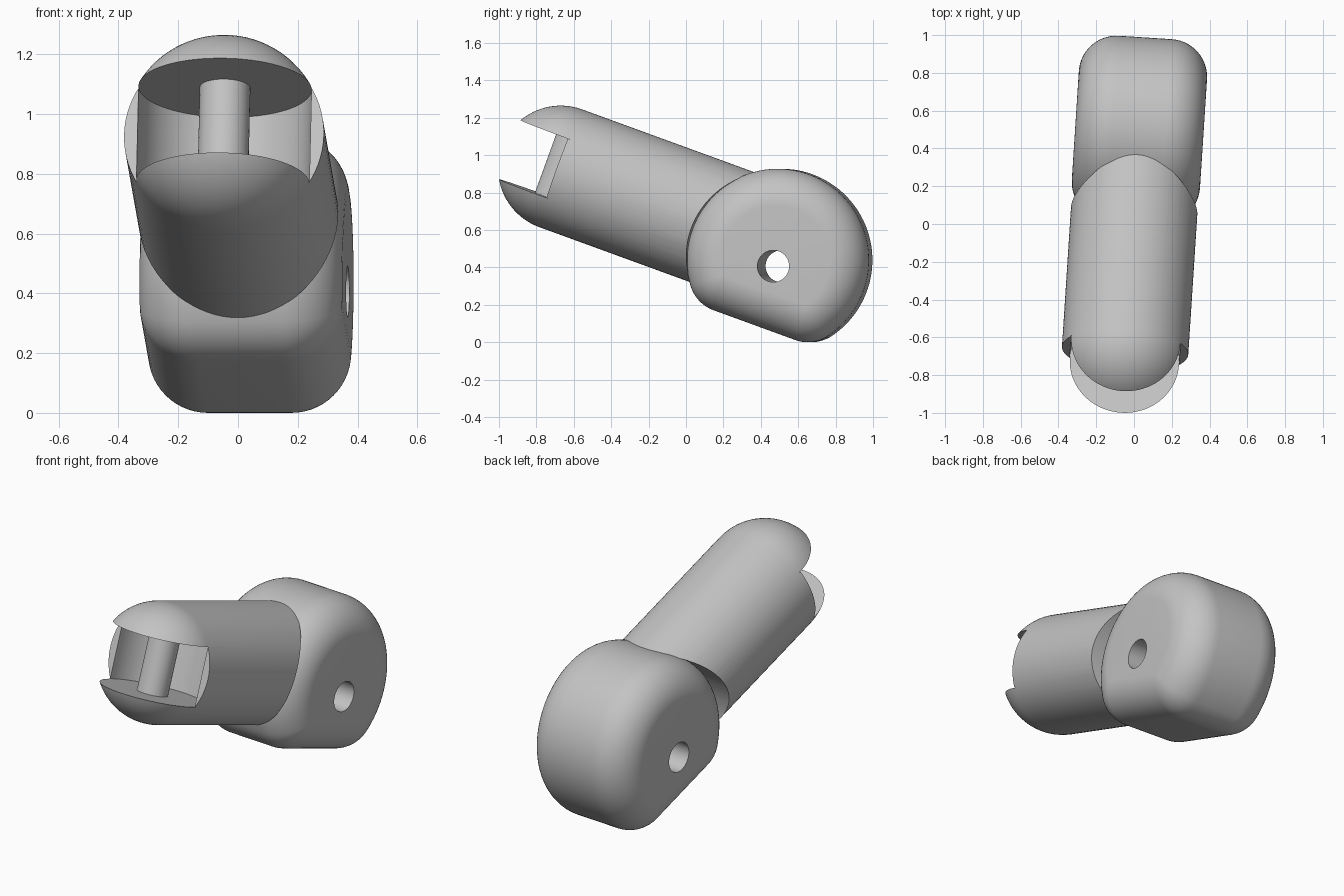
import bpy, bmesh, math
from mathutils import Matrix, Vector

cube = bpy.data.objects.get("Cube")
if cube:
    bpy.data.objects.remove(cube, do_unlink=True)

# Local frame: origin at the rounded tip's centre, -y runs to the tip, z across the slot
FRAME = (Matrix.Translation((-0.047, -0.67, 0.93))
         @ Matrix.Rotation(math.radians(-3.7), 4, "Z")
         @ Matrix.Rotation(math.radians(-20), 4, "X"))
TUBE_R, SLOT_H, SLOT_R, PIN_R = 0.335, 0.168, 0.29, 0.085
KNUCKLE = Vector((0, 1.27, -0.06))
KNUCKLE_R, FLAT, FILLET, CORE_W = 0.488, 0.37, 0.2, 0.14

grey = bpy.data.materials.new("plain grey")
grey.use_nodes = True
grey.diffuse_color = (0.55, 0.55, 0.55, 1)
grey.node_tree.nodes["Principled BSDF"].inputs["Base Color"].default_value = grey.diffuse_color


def loft(name, rings):
    """Skin closed rings of equal length and cap both ends."""
    bm = bmesh.new()
    rows = [[bm.verts.new(p) for p in ring] for ring in rings]
    n = len(rows[0])
    for a, b in zip(rows, rows[1:]):
        for i in range(n):
            j = (i + 1) % n
            bm.faces.new((a[i], a[j], b[j], b[i]))
    bm.faces.new(rows[0])
    bm.faces.new(rows[-1])
    bmesh.ops.recalc_face_normals(bm, faces=bm.faces)
    mesh = bpy.data.meshes.new(name)
    bm.to_mesh(mesh)
    bm.free()
    mesh.materials.append(grey)
    obj = bpy.data.objects.new(name, mesh)
    bpy.context.collection.objects.link(obj)
    return obj


def circle(radius, n):
    return [(radius * math.cos(math.tau * i / n), radius * math.sin(math.tau * i / n))
            for i in range(n)]


def cross_bar(name, radius, centre, half):
    """Cylinder lying along x."""
    return loft(name, [[centre + Vector((x, a, b)) for a, b in circle(radius, 96)]
                       for x in (-half, half)])


def upright(name, outline, half):
    """Prism standing along z."""
    return loft(name, [[(x, y, z) for x, y in outline] for z in (-half, half)])


def activate(obj):
    bpy.ops.object.select_all(action="DESELECT")
    obj.select_set(True)
    bpy.context.view_layer.objects.active = obj


def cut(obj, cutter):
    mod = obj.modifiers.new("cut", "BOOLEAN")
    mod.operation, mod.solver, mod.object = "DIFFERENCE", "EXACT", cutter
    activate(obj)
    bpy.ops.object.modifier_apply(modifier=mod.name)
    bpy.data.objects.remove(cutter, do_unlink=True)


# Tube with a half-sphere tip
steps = [math.pi / 2 * i / 20 for i in range(1, 21)]
profile = [(-TUBE_R * math.cos(t), TUBE_R * math.sin(t)) for t in steps] + [(1.2, TUBE_R)]
tube = loft("tube", [[(a, y, b) for a, b in circle(r, 80)] for y, r in profile])

# Slot open to the front, with a round back wall
arc = [(SLOT_R * math.cos(math.pi * i / 40), SLOT_R * math.sin(math.pi * i / 40))
       for i in range(41)]
box = [(-0.5, 0), (-0.5, -0.5), (0.5, -0.5), (0.5, 0)]
cut(tube, upright("slot_cutter", arc + box, SLOT_H))

# Concave end that wraps round the knuckle
cut(tube, cross_bar("saddle_cutter", KNUCKLE_R - 0.005, KNUCKLE, 0.6))

# Hinge pin across the slot
pin = upright("hinge_pin", circle(PIN_R, 40), SLOT_H + 0.01)

# Knuckle: round core with a flat underside, swollen by the fillet radius
core_r, core_flat = KNUCKLE_R - FILLET, FLAT - FILLET
start = -math.asin(core_flat / core_r)
sweep = math.pi - 2 * start
spine = []  # pairs of core angle and normal angle
for i in range(81):
    t = start + sweep * i / 80
    spine.append((t, t))
for i in range(1, 13):
    spine.append((start + sweep, start + sweep + (1.5 * math.pi - start - sweep) * i / 12))
for i in range(12):
    spine.append((start, -math.pi / 2 + (start + math.pi / 2) * i / 12))


def knuckle_ring(side, phi):
    grow = FILLET * math.cos(phi)
    x = side * (CORE_W + FILLET * math.sin(phi))
    return [KNUCKLE + Vector((x, core_r * math.cos(t) + grow * math.cos(n),
                              core_r * math.sin(t) + grow * math.sin(n)))
            for t, n in spine]


bend = [math.pi / 2 * i / 14 for i in range(14)] + [math.pi / 2 - 0.01]
knuckle = loft("knuckle", [knuckle_ring(-1, p) for p in reversed(bend)]
               + [knuckle_ring(1, p) for p in bend])
cut(knuckle, cross_bar("hole_cutter", PIN_R, KNUCKLE + Vector((0, 0, -0.035)), 0.6))

# Smooth shading and final placing
for obj in (tube, pin, knuckle):
    activate(obj)
    bpy.ops.object.shade_smooth_by_angle(angle=math.radians(30))
    obj.matrix_world = FRAME
